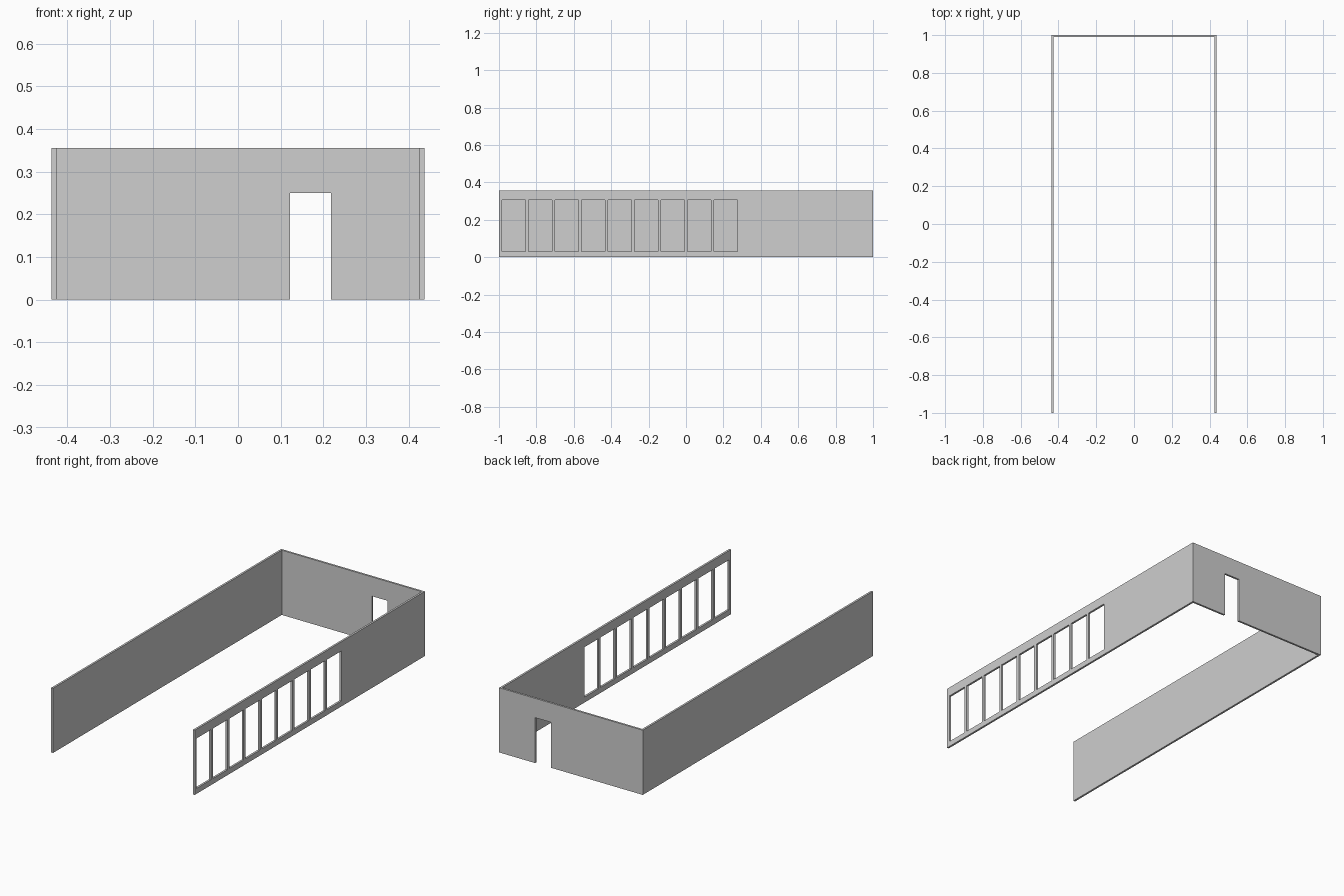
import bpy
import bmesh

if "Cube" in bpy.data.objects:
    bpy.data.objects.remove(bpy.data.objects["Cube"], do_unlink=True)

HALF_X, HALF_Y, HEIGHT, THICK = 0.437, 1.0, 0.356, 0.011

plaster = bpy.data.materials.new("light_grey")
plaster.use_nodes = True
plaster.diffuse_color = (0.62, 0.62, 0.62, 1)
plaster.node_tree.nodes["Principled BSDF"].inputs["Base Color"].default_value = (0.62, 0.62, 0.62, 1)


def wall(name, start, end, openings, place):
    """Upright slab from start to end; openings are (u0, u1, z0, z1).
    place maps (along, height) to a point on the outer face; depth is extruded."""
    us = sorted({start, end, *[u for o in openings for u in o[:2]]})
    zs = sorted({0, HEIGHT, *[z for o in openings for z in o[2:]]})
    bm = bmesh.new()
    grid = {(u, z): bm.verts.new(place(u, z, 0)) for u in us for z in zs}
    for u0, u1 in zip(us, us[1:]):
        for z0, z1 in zip(zs, zs[1:]):
            if any(a <= u0 and u1 <= b and c <= z0 and z1 <= d for a, b, c, d in openings):
                continue
            bm.faces.new([grid[k] for k in ((u0, z0), (u1, z0), (u1, z1), (u0, z1))])
    # Thicken the sheet inwards
    shift = place(0, 0, THICK) - place(0, 0, 0)
    made = bmesh.ops.extrude_face_region(bm, geom=bm.faces[:], use_keep_orig=True)
    moved = [v for v in made["geom"] if isinstance(v, bmesh.types.BMVert)]
    bmesh.ops.translate(bm, verts=moved, vec=shift)
    bmesh.ops.delete(bm, geom=[v for v in bm.verts if not v.link_faces], context="VERTS")
    bmesh.ops.recalc_face_normals(bm, faces=bm.faces[:])
    bmesh.ops.dissolve_limit(bm, angle_limit=0.01, verts=bm.verts[:], edges=bm.edges[:])
    mesh = bpy.data.meshes.new(name)
    bm.to_mesh(mesh)
    bm.free()
    mesh.materials.append(plaster)
    bpy.context.collection.objects.link(bpy.data.objects.new(name, mesh))


from mathutils import Vector

# Long side wall with a row of nine tall windows
windows = [(-0.983 + i * 0.1417, -0.859 + i * 0.1417, 0.03, 0.305) for i in range(9)]
wall("window_wall", -HALF_Y, HALF_Y, windows, lambda u, z, d: Vector((HALF_X - d, u, z)))

# Plain long side wall
wall("plain_wall", -HALF_Y, HALF_Y, [], lambda u, z, d: Vector((-HALF_X + d, u, z)))

# End wall with a doorway, fitted between the side walls
door = [(0.122, 0.218, 0, 0.25)]
wall("door_wall", -HALF_X + THICK, HALF_X - THICK, door, lambda u, z, d: Vector((u, HALF_Y - d, z)))
